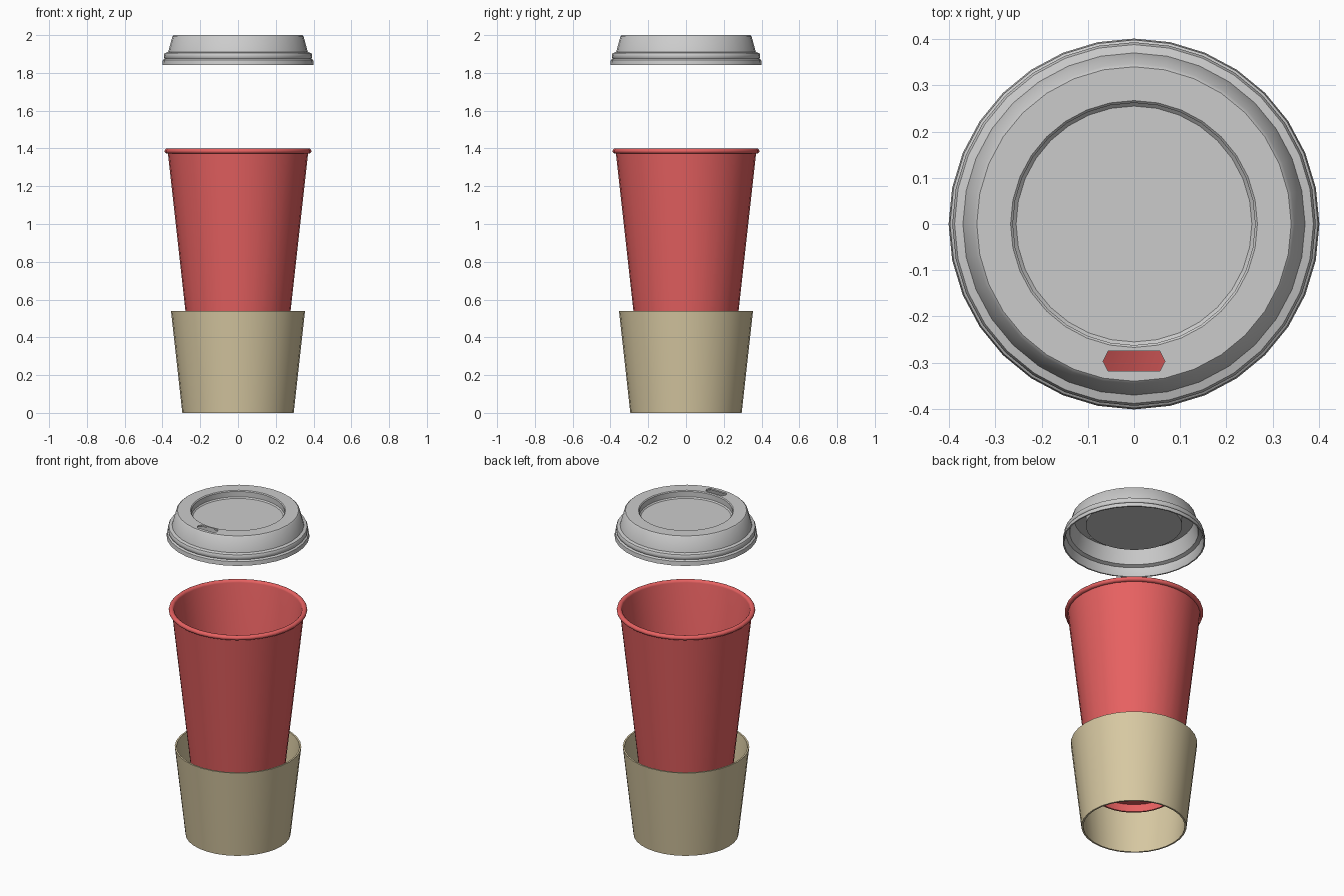
import bpy, bmesh, math

if "Cube" in bpy.data.objects:
    bpy.data.objects.remove(bpy.data.objects["Cube"])

SIDES = 32


def material(name, color):
    m = bpy.data.materials.new(name)
    m.diffuse_color = color
    m.use_nodes = True
    m.node_tree.nodes["Principled BSDF"].inputs["Base Color"].default_value = m.diffuse_color
    return m


def lathe(name, profile, mat=None, closed=False):
    """Revolve an (r, z) profile about z; r = 0 points become poles."""
    bm = bmesh.new()
    rings = []
    for r, z in profile:
        if r == 0:
            rings.append([bm.verts.new((0, 0, z))] * SIDES)
        else:
            rings.append([bm.verts.new((r * math.cos(2 * math.pi * i / SIDES),
                                        r * math.sin(2 * math.pi * i / SIDES), z))
                          for i in range(SIDES)])
    pairs = list(zip(rings, rings[1:]))
    if closed:
        pairs.append((rings[-1], rings[0]))
    for a, b in pairs:
        for i in range(SIDES):
            j = (i + 1) % SIDES
            quad = list(dict.fromkeys((a[i], a[j], b[j], b[i])))
            bm.faces.new(quad)
    bmesh.ops.recalc_face_normals(bm, faces=bm.faces)
    mesh = bpy.data.meshes.new(name)
    bm.to_mesh(mesh)
    bm.free()
    ob = bpy.data.objects.new(name, mesh)
    bpy.context.collection.objects.link(ob)
    if mat:
        mesh.materials.append(mat)
    return ob


def smooth(ob):
    bpy.ops.object.select_all(action='DESELECT')
    ob.select_set(True)
    bpy.context.view_layer.objects.active = ob
    bpy.ops.object.shade_smooth_by_angle(angle=math.radians(35))


red = material("red_paper", (0.80, 0.12, 0.12, 1))
tan = material("tan_card", (0.68, 0.58, 0.36, 1))

# Sleeve: open tapered tube
sleeve = lathe("sleeve", [(0.295, 0), (0.355, 0.54), (0.345, 0.54), (0.285, 0)],
               tan, closed=True)
smooth(sleeve)

# Cup: tapered wall, recessed base, rolled rim
roll = [(0.374 + 0.015 * math.cos(a), 1.386 + 0.014 * math.sin(a))
        for a in (math.radians(d) for d in range(-90, 181, 30))]
cup = lathe("cup", [(0, 0.28), (0.24, 0.28), (0.234, 0.23), (0.244, 0.23),
                    (0.371, 1.372)] + roll +
            [(0.249, 0.29), (0, 0.29)], red)
smooth(cup)

# Lid: thin shell with snap ridges, sloped wall and sunken centre
lid = lathe("lid", [
    (0, 1.955), (0.255, 1.955), (0.262, 1.962), (0.262, 1.995), (0.267, 2.0),
    (0.34, 2.0), (0.347, 1.994), (0.370, 1.910), (0.388, 1.905), (0.393, 1.895),
    (0.392, 1.880), (0.388, 1.875), (0.398, 1.868), (0.401, 1.843),
    (0.393, 1.843), (0.382, 1.875), (0.382, 1.895), (0.361, 1.903),
    (0.337, 1.991), (0.271, 1.991), (0.271, 1.947), (0, 1.947)])

# Drinking slot: six-sided cutter through the lid's top ring
bm = bmesh.new()
outline = [(-0.067, -0.297), (-0.056, -0.318), (0.056, -0.318),
           (0.067, -0.297), (0.056, -0.275), (-0.056, -0.275)]
base = bm.faces.new([bm.verts.new((x, y, 1.965)) for x, y in outline])
ext = bmesh.ops.extrude_face_region(bm, geom=[base])
bmesh.ops.translate(bm, vec=(0, 0, 0.08),
                    verts=[g for g in ext["geom"] if isinstance(g, bmesh.types.BMVert)])
bmesh.ops.recalc_face_normals(bm, faces=bm.faces)
cut_mesh = bpy.data.meshes.new("slot_cutter")
bm.to_mesh(cut_mesh)
bm.free()
cutter = bpy.data.objects.new("slot_cutter", cut_mesh)
bpy.context.collection.objects.link(cutter)
cutter.hide_render = True

mod = lid.modifiers.new("drinking_slot", 'BOOLEAN')
mod.operation = 'DIFFERENCE'
mod.solver = 'EXACT'
mod.object = cutter
bpy.context.view_layer.objects.active = lid
bpy.ops.object.modifier_apply(modifier=mod.name)
bpy.data.objects.remove(cutter)
smooth(lid)
